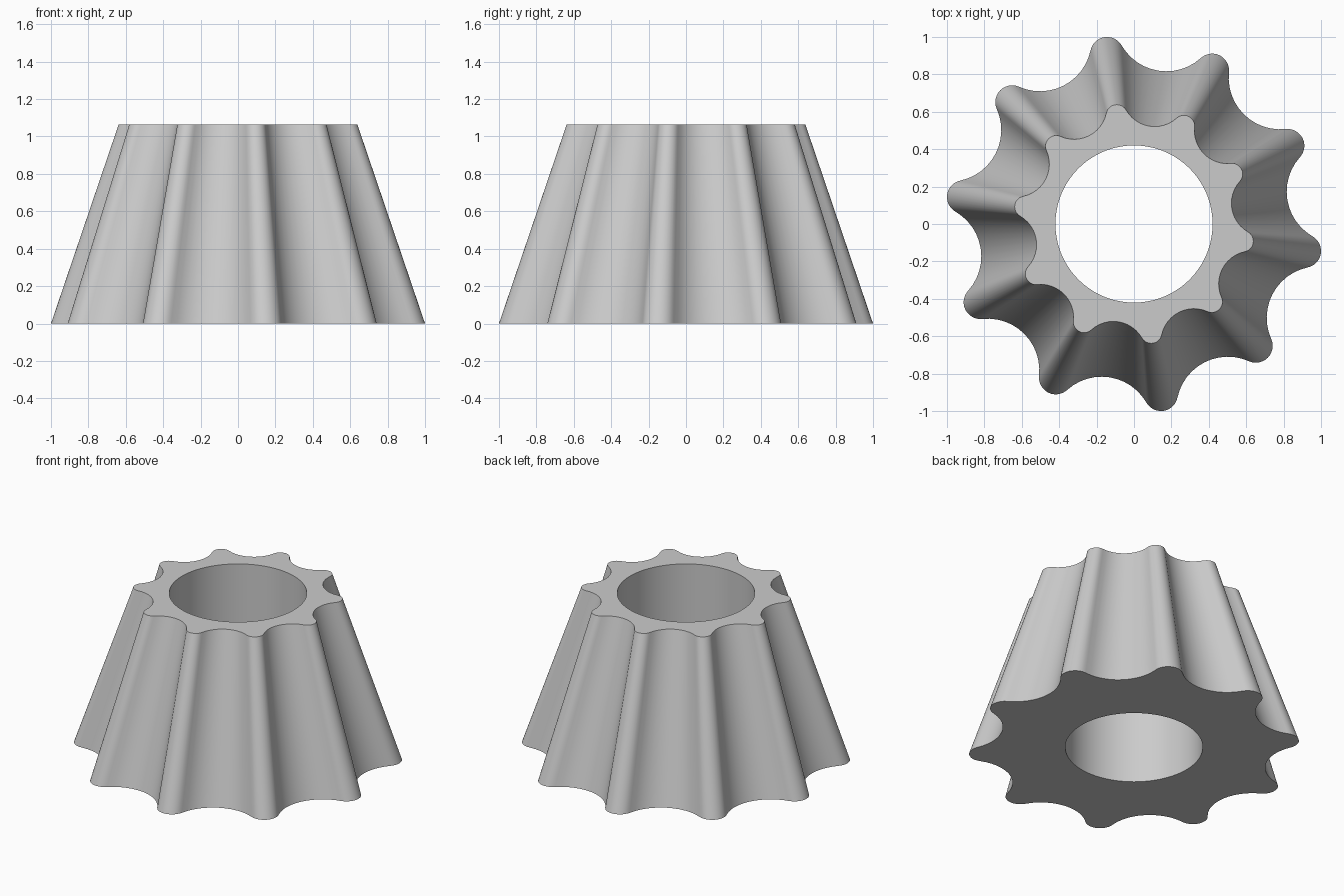
import bpy
import bmesh
from math import sin, cos, atan2, radians, pi, hypot
from mathutils import Vector

if "Cube" in bpy.data.objects:
    bpy.data.objects.remove(bpy.data.objects["Cube"])

LOBES = 10
HEIGHT = 1.065
TOP_SCALE = 0.638
HOLE_R = 0.42
TIP_R = 0.09            # rounding of each lobe tip
VALLEY = 0.83           # distance of the valley floor from the axis
PHASE = radians(27)
HALF = pi / LOBES

# Tip arc centre, and the valley arc tangent to it
d = (1 - TIP_R) / cos(radians(9))
k = VALLEY - TIP_R
D = (d * d - k * k) / (2 * (d * cos(HALF) - k))
q = D - VALLEY


def arc(cx, cy, r, a0, a1, n):
    return [Vector((cx + r * cos(a0 + (a1 - a0) * i / n),
                    cy + r * sin(a0 + (a1 - a0) * i / n))) for i in range(n)]


# One lobe centred on +x: tip half, whole valley, next tip half
vx, vy = D * cos(HALF), D * sin(HALF)
a = atan2(vy, vx - d)                       # direction from tip to valley centre
tip = arc(d, 0, TIP_R, -a, a, 12)
b = a + pi
valley = arc(vx, vy, q, b, 2 * (HALF + pi) - b, 12)
lobe = tip + valley


def rotate(p, t):
    return (p.x * cos(t) - p.y * sin(t), p.x * sin(t) + p.y * cos(t))


outline = [rotate(p, PHASE + 2 * HALF * i) for i in range(LOBES) for p in lobe]
n = len(outline)
start = atan2(outline[0][1], outline[0][0])
hole = [(HOLE_R * cos(start + 2 * pi * i / n), HOLE_R * sin(start + 2 * pi * i / n))
        for i in range(n)]

# Tapered fluted body with a straight bore
bm = bmesh.new()


def ring(points, scale, z):
    return [bm.verts.new((x * scale, y * scale, z)) for x, y in points]


loops = [ring(outline, 1, 0), ring(outline, TOP_SCALE, HEIGHT),
         ring(hole, 1, HEIGHT), ring(hole, 1, 0)]
for j in range(4):
    lo, hi = loops[j], loops[(j + 1) % 4]
    for i in range(n):
        m = (i + 1) % n
        bm.faces.new((lo[i], lo[m], hi[m], hi[i]))
bmesh.ops.recalc_face_normals(bm, faces=bm.faces)

mesh = bpy.data.meshes.new("fluted_body")
bm.to_mesh(mesh)
bm.free()
body = bpy.data.objects.new("fluted_body", mesh)
bpy.context.collection.objects.link(body)
bpy.context.view_layer.objects.active = body
body.select_set(True)
bpy.ops.object.shade_smooth_by_angle(angle=radians(35))
